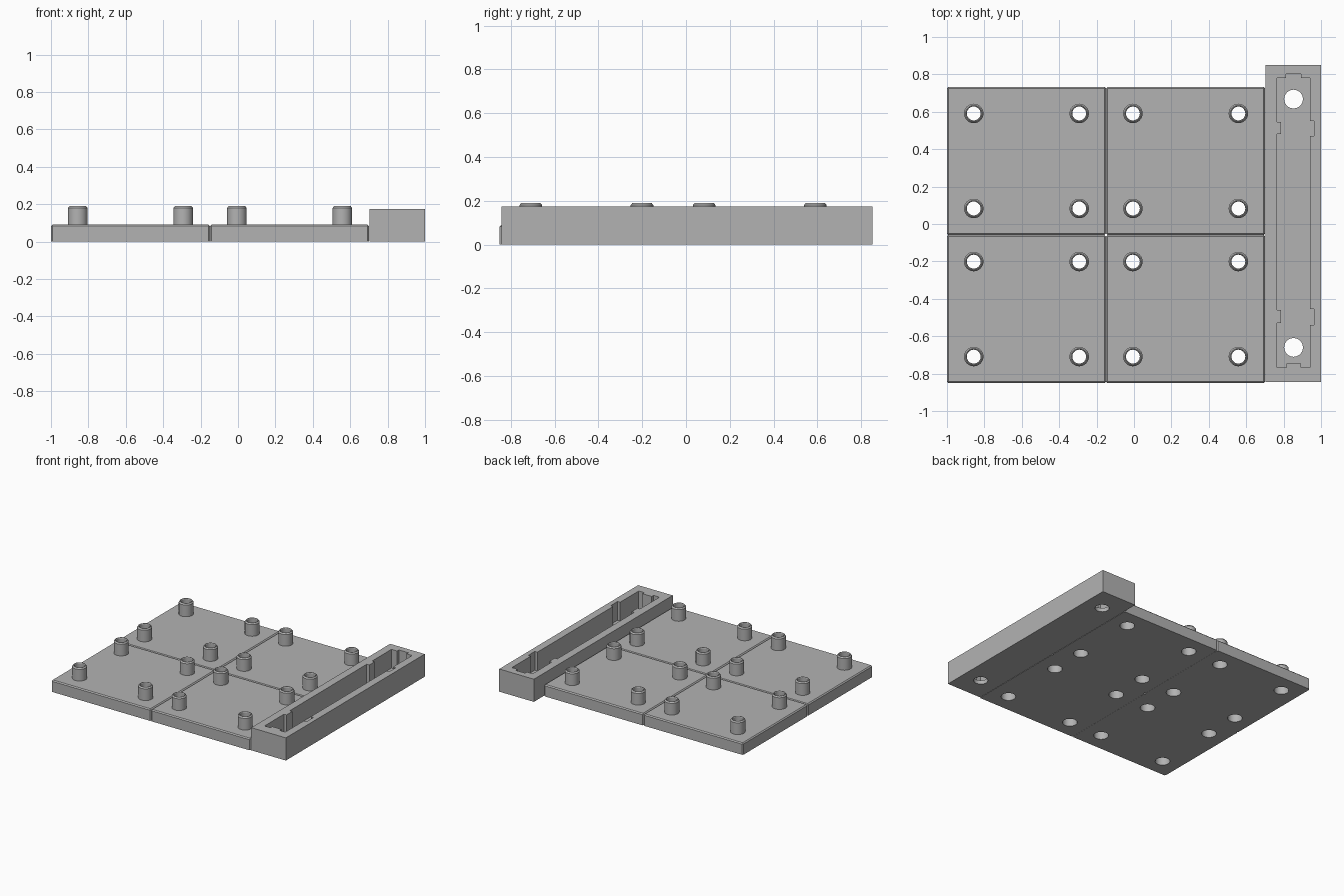
import bpy, bmesh, math
from mathutils import Matrix

cube = bpy.data.objects.get("Cube")
if cube:
    bpy.data.objects.remove(cube, do_unlink=True)

grey = bpy.data.materials.new("plain_grey")
grey.use_nodes = True
colour = (0.45, 0.45, 0.45, 1)
grey.diffuse_color = colour
grey.node_tree.nodes["Principled BSDF"].inputs["Base Color"].default_value = colour


def add_object(name, bm):
    """Turn a bmesh into a grey object."""
    bmesh.ops.recalc_face_normals(bm, faces=bm.faces)
    mesh = bpy.data.meshes.new(name)
    bm.to_mesh(mesh)
    bm.free()
    mesh.materials.append(grey)
    obj = bpy.data.objects.new(name, mesh)
    bpy.context.collection.objects.link(obj)
    return obj


def prism(bm, outline, z0, z1):
    """Extrude an xy outline between two heights."""
    base = bm.faces.new([bm.verts.new((x, y, z0)) for x, y in outline])
    top = bmesh.ops.extrude_face_region(bm, geom=[base])["geom"]
    verts = [v for v in top if isinstance(v, bmesh.types.BMVert)]
    bmesh.ops.translate(bm, verts=verts, vec=(0, 0, z1 - z0))


def lathe(bm, profile, x, y, closed=False, steps=32):
    """Spin an (r, z) profile around a vertical axis at x, y."""
    rings = []
    for r, z in profile:
        rings.append([bm.verts.new((x + r * math.cos(a), y + r * math.sin(a), z))
                      for a in (2 * math.pi * i / steps for i in range(steps))])
    pairs = list(zip(rings, rings[1:]))
    if closed:
        pairs.append((rings[-1], rings[0]))
    else:
        bm.faces.new(rings[0])
        bm.faces.new(rings[-1])
    for low, high in pairs:
        for i in range(steps):
            j = (i + 1) % steps
            bm.faces.new((low[i], low[j], high[j], high[i]))


def cut(obj, cutter):
    """Subtract the cutter for good, then delete it."""
    cutter.hide_render = True
    mod = obj.modifiers.new("cut", "BOOLEAN")
    mod.object, mod.operation, mod.solver = cutter, "DIFFERENCE", "EXACT"
    graph = bpy.context.evaluated_depsgraph_get()
    mesh = bpy.data.meshes.new_from_object(obj.evaluated_get(graph))
    obj.modifiers.clear()
    obj.data = mesh
    bpy.data.objects.remove(cutter, do_unlink=True)


def smooth(objects):
    bpy.ops.object.select_all(action="DESELECT")
    for obj in objects:
        obj.select_set(True)
    bpy.context.view_layer.objects.active = objects[0]
    bpy.ops.object.shade_smooth_by_angle(angle=math.radians(30))


# Tile plate with chamfered top and upright edges
TILE_X, TILE_Y, TILE_Z = 0.85, 0.792, 0.09
PEGS = [(sx * 0.282, sy * 0.254) for sx in (-1, 1) for sy in (-1, 1)]
BORE, PEG = 0.037, 0.052

bm = bmesh.new()
bmesh.ops.create_cube(bm, size=1, matrix=Matrix.Translation((0, 0, TILE_Z / 2))
                      @ Matrix.Diagonal((TILE_X, TILE_Y, TILE_Z, 1)))
edges = [e for e in bm.edges if max(v.co.z for v in e.verts) > 0.01]
bmesh.ops.bevel(bm, geom=edges, offset=0.008, segments=1, affect="EDGES")
tile = add_object("tile", bm)

# Wide socket below, narrow bore through the top
bm = bmesh.new()
for x, y in PEGS:
    lathe(bm, [(PEG, -0.05), (PEG, 0.07), (BORE, 0.07), (BORE, 0.15)], x, y)
cut(tile, add_object("socket_cutter", bm))

# Hollow pegs with chamfered rims
bm = bmesh.new()
for x, y in PEGS:
    lathe(bm, [(PEG, TILE_Z), (PEG, 0.18), (0.044, 0.19), (0.04, 0.19),
               (BORE, 0.185), (BORE, TILE_Z)], x, y, closed=True)
pegs = add_object("tile_pegs", bm)
smooth([tile, pegs])

# Two by two grid of tiles
for row, y in enumerate((-0.455, 0.337)):
    for col, x in enumerate((-0.575, 0.276)):
        for part in (tile, pegs):
            obj = part
            if row or col:
                obj = part.copy()
                bpy.context.collection.objects.link(obj)
            obj.location = (x, y, 0)

# Side tray
bm = bmesh.new()
prism(bm, [(0.704, -0.844), (1, -0.844), (1, 0.851), (0.704, 0.851)], 0, 0.175)
tray = add_object("side_tray", bm)

# Pocket: ribs on the left and front walls, slots in the right and back walls
L, R, F, B, D = 0.764, 0.941, -0.767, 0.781, 0.022
outline = [(L, F), (0.815, F), (0.815, F + D), (0.893, F + D), (0.893, F), (R, F)]
for y0, y1 in ((-0.54, -0.455), (0.47, 0.55)):
    outline += [(R, y0), (R + D, y0), (R + D, y1), (R, y1)]
outline += [(R, B), (0.893, B), (0.893, B + D), (0.813, B + D), (0.813, B), (L, B)]
for y0, y1 in ((0.545, 0.48), (-0.46, -0.53)):
    outline += [(L, y0), (L + D, y0), (L + D, y1), (L, y1)]
bm = bmesh.new()
prism(bm, outline, 0.03, 0.3)
cut(tray, add_object("pocket_cutter", bm))

# Holes in the tray floor
bm = bmesh.new()
for y in (-0.66, 0.668):
    lathe(bm, [(0.05, -0.05), (0.05, 0.1)], 0.853, y)
cut(tray, add_object("hole_cutter", bm))
smooth([tray])
